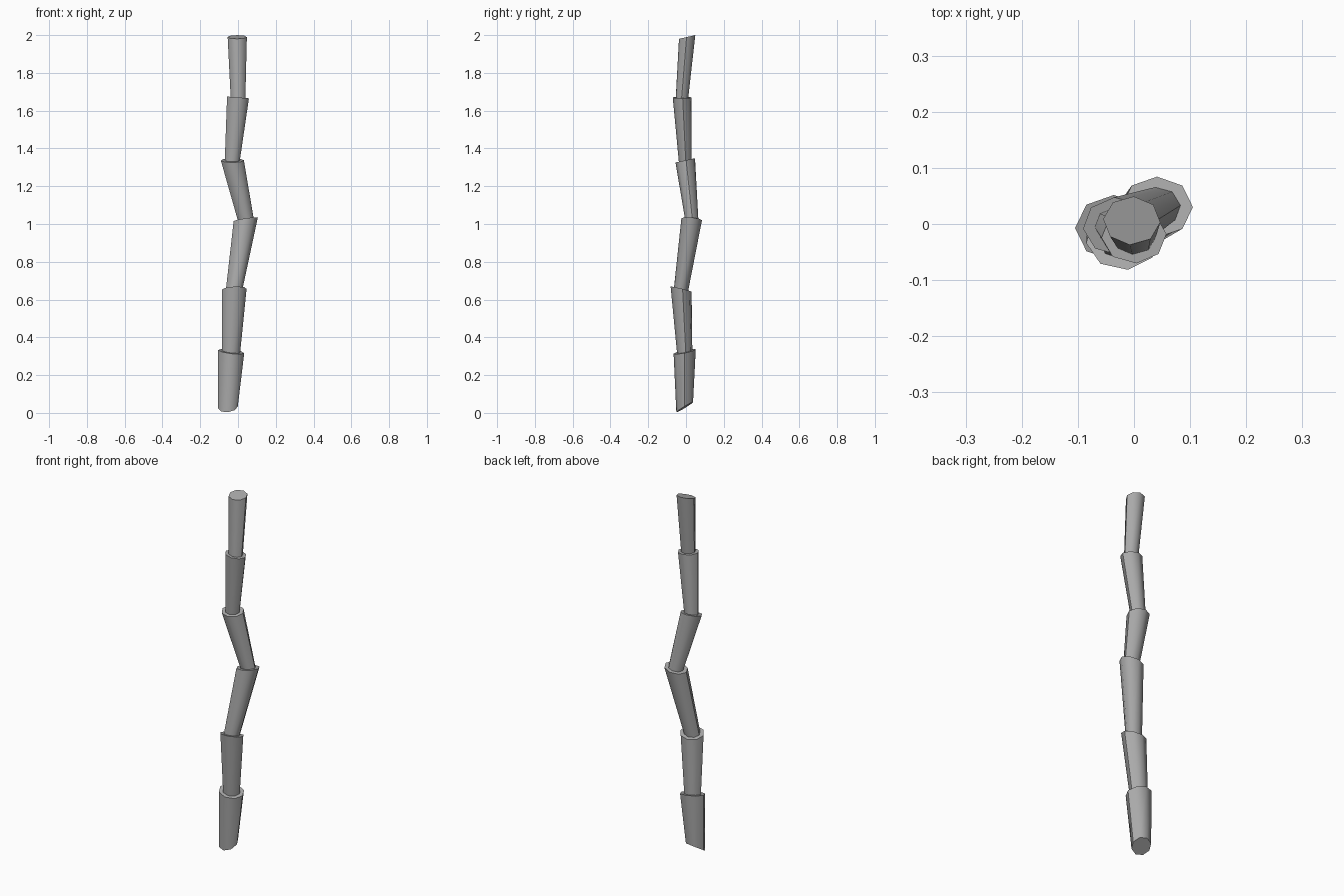
import bpy, bmesh, math

cube = bpy.data.objects.get("Cube")
if cube:
    bpy.data.objects.remove(cube, do_unlink=True)

# one plain grey
grey = bpy.data.materials.new("stalk_grey")
grey.use_nodes = True
colour = (0.4, 0.4, 0.4, 1)
grey.diffuse_color = colour
grey.node_tree.nodes["Principled BSDF"].inputs["Base Color"].default_value = colour

SIDES = 8
FLATTEN = 0.85  # the stalk is slightly oval


def ring(bm, joint, radius, turn):
    """Tilted oval ring around a joint (x, y, z, slope in x, slope in y)."""
    x, y, z, sx, sy = joint
    verts = []
    for i in range(SIDES):
        a = math.tau * i / SIDES + turn
        dx, dy = radius * math.cos(a), radius * FLATTEN * math.sin(a)
        verts.append(bm.verts.new((x + dx, y + dy, z + sx * dx + sy * dy)))
    return verts


def stalk_segment(name, low, high, r_low, r_high, turn):
    """Closed section that flares from its foot to its rim."""
    bm = bmesh.new()
    a = ring(bm, low, r_low, turn)
    b = ring(bm, high, r_high, turn)
    bm.faces.new(a[::-1])
    bm.faces.new(b)
    for i in range(SIDES):
        j = (i + 1) % SIDES
        bm.faces.new((a[i], a[j], b[j], b[i]))
    mesh = bpy.data.meshes.new(name)
    bm.to_mesh(mesh)
    bm.free()
    mesh.materials.append(grey)
    obj = bpy.data.objects.new(name, mesh)
    bpy.context.collection.objects.link(obj)
    bpy.ops.object.select_all(action='DESELECT')
    obj.select_set(True)
    bpy.context.view_layer.objects.active = obj
    bpy.ops.object.shade_smooth_by_angle(angle=math.radians(50))


# joints from the ground to the tip
joints = [
    (-0.053, -0.007, 0.03, 0.1, 0.6),
    (-0.036, -0.007, 0.325, -0.12, 0.2),
    (-0.02, -0.026, 0.655, 0.05, -0.25),
    (0.041, 0.03, 1.025, 0.15, -0.1),
    (-0.03, -0.004, 1.337, 0.0, 0.22),
    (0.0, -0.021, 1.67, -0.08, 0.0),
    (-0.004, 0.006, 1.99, 0.0, 0.23),
]
feet = [0.052, 0.048, 0.044, 0.042, 0.04, 0.039]
rims = [0.069, 0.066, 0.064, 0.061, 0.058, 0.051]
turns = [0, 8, 0, 5, 4, -4]

for n in range(len(feet)):
    stalk_segment(f"stalk_segment_{n + 1}", joints[n], joints[n + 1],
                  feet[n], rims[n], math.radians(turns[n]))
